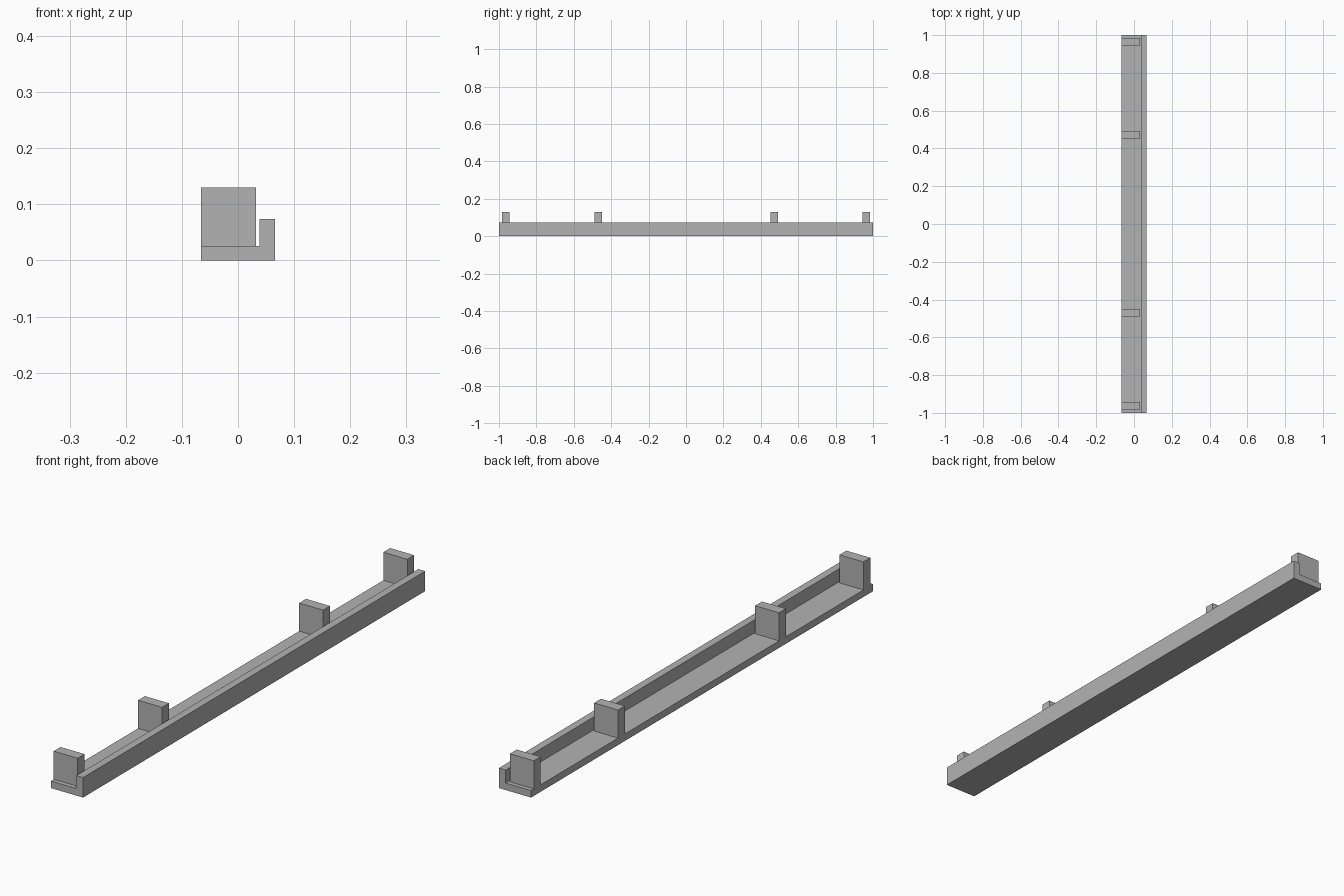
import bpy
import bmesh

if "Cube" in bpy.data.objects:
    bpy.data.objects.remove(bpy.data.objects["Cube"], do_unlink=True)

# Single matte grey
grey = bpy.data.materials.new("plain_grey")
grey.use_nodes = True
colour = (0.45, 0.45, 0.45, 1)
grey.diffuse_color = colour
grey.node_tree.nodes["Principled BSDF"].inputs["Base Color"].default_value = colour

HALF_WIDTH = 0.066
FLOOR_TOP = 0.026


def extrude_profile(name, profile, y_start, y_end):
    """Sweep an x-z outline along y into a solid."""
    bm = bmesh.new()
    face = bm.faces.new([bm.verts.new((x, y_start, z)) for x, z in profile])
    swept = bmesh.ops.extrude_face_region(bm, geom=[face])["geom"]
    moved = [v for v in swept if isinstance(v, bmesh.types.BMVert)]
    bmesh.ops.translate(bm, verts=moved, vec=(0, y_end - y_start, 0))
    bmesh.ops.recalc_face_normals(bm, faces=bm.faces)
    mesh = bpy.data.meshes.new(name)
    bm.to_mesh(mesh)
    bm.free()
    mesh.materials.append(grey)
    obj = bpy.data.objects.new(name, mesh)
    bpy.context.collection.objects.link(obj)
    return obj


# L-shaped rail: flat floor with a raised lip along +x
lip_inner, lip_top = 0.038, 0.074
extrude_profile("angle_rail", [
    (-HALF_WIDTH, 0), (HALF_WIDTH, 0), (HALF_WIDTH, lip_top),
    (lip_inner, lip_top), (lip_inner, FLOOR_TOP), (-HALF_WIDTH, FLOOR_TOP),
], -1, 1)

# Four upright blocks standing on the floor, just clear of the lip
block_inner, block_top, half_thick = 0.032, 0.13, 0.02
block_outline = [
    (-HALF_WIDTH, FLOOR_TOP), (block_inner, FLOOR_TOP),
    (block_inner, block_top), (-HALF_WIDTH, block_top),
]
positions = {"front_end": -0.963, "front_middle": -0.47,
             "back_middle": 0.472, "back_end": 0.964}
for place, y in positions.items():
    extrude_profile(place + "_block", block_outline, y - half_thick, y + half_thick)
